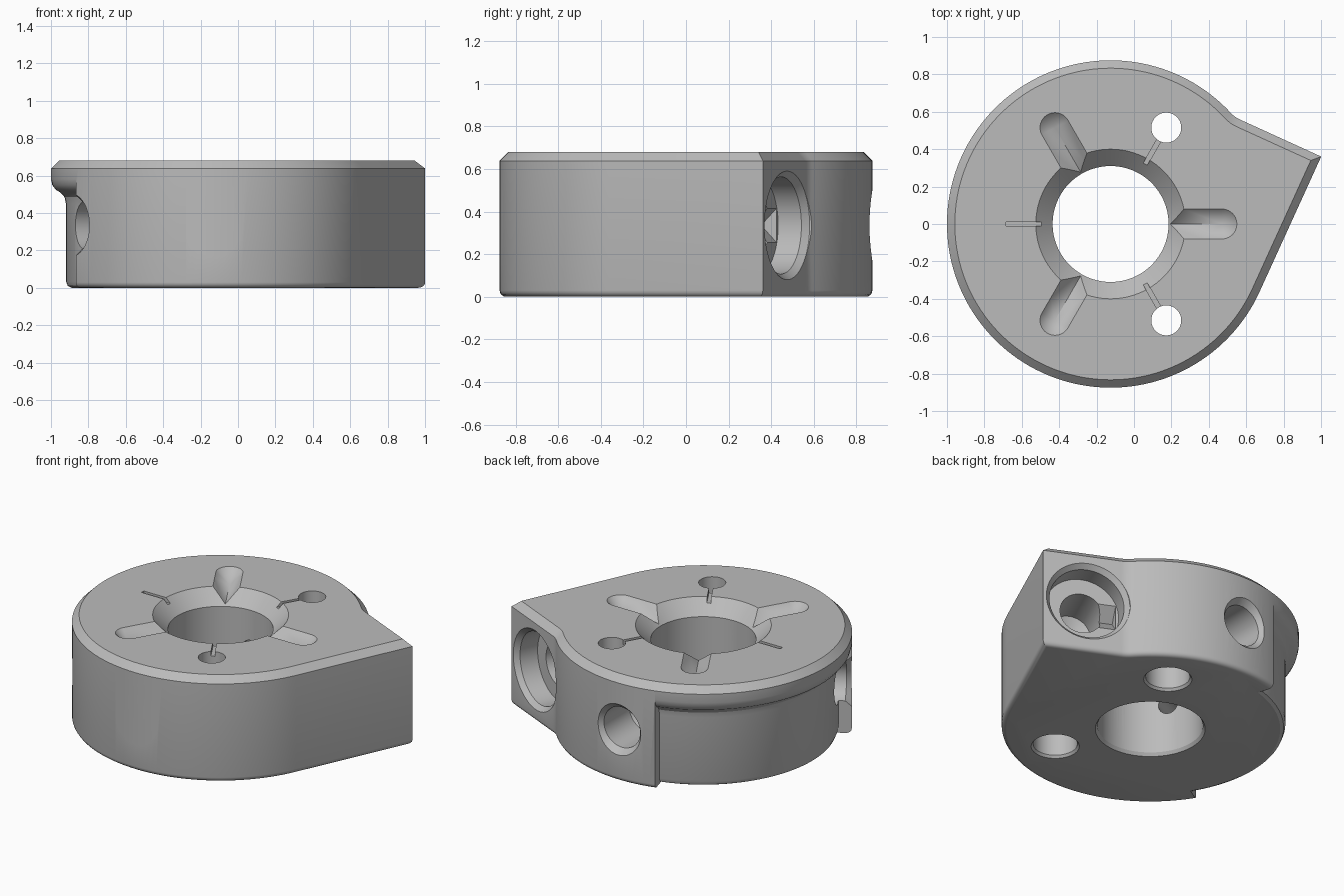
import bpy, bmesh, math
from mathutils import Vector, Matrix

cube = bpy.data.objects.get("Cube")
if cube:
    bpy.data.objects.remove(cube, do_unlink=True)

HEIGHT, RADIUS = 0.68, 0.875
CENTRE = Vector((-0.125, 0, 0))
TILT = math.radians(-24.5)      # direction square to the flat side
NOSE = 0.795                    # distance of the nose face from the centre
MID = 0.335                     # height of the side holes

steel = bpy.data.materials.new("machined_grey")
steel.use_nodes = True
grey = (0.5, 0.5, 0.5, 1)
steel.diffuse_color = grey
steel.node_tree.nodes["Principled BSDF"].inputs["Base Color"].default_value = grey


def make(name, bm):
    bmesh.ops.recalc_face_normals(bm, faces=bm.faces[:])
    mesh = bpy.data.meshes.new(name)
    bm.to_mesh(mesh)
    bm.free()
    obj = bpy.data.objects.new(name, mesh)
    bpy.context.collection.objects.link(obj)
    mesh.materials.append(steel)
    return obj


def polar(r, angle, z=0.0):
    return Vector((r * math.cos(angle), r * math.sin(angle), z))


def at(r, degrees, z=0.0):
    return CENTRE + polar(r, math.radians(degrees), z)


def lathe(profile, origin, axis=(0, 0, 1), steps=64):
    """Solid of revolution from (radius, distance along axis) points."""
    bm = bmesh.new()
    ends = [(0, profile[0][1])] + profile + [(0, profile[-1][1])]
    verts = [bm.verts.new((r, 0, h)) for r, h in ends]
    edges = [bm.edges.new(p) for p in zip(verts, verts[1:])]
    bmesh.ops.spin(bm, geom=verts + edges, axis=(0, 0, 1), cent=(0, 0, 0),
                   angle=math.tau, steps=steps)
    bmesh.ops.remove_doubles(bm, verts=bm.verts[:], dist=1e-5)
    turn = Vector(axis).to_track_quat('Z', 'Y').to_matrix().to_4x4()
    bm.transform(Matrix.Translation(origin) @ turn)
    return make("cutter", bm)


def hull(points):
    bm = bmesh.new()
    verts = [bm.verts.new(p) for p in points]
    out = bmesh.ops.convex_hull(bm, input=verts)
    loose = {v for v in out["geom_interior"] if isinstance(v, bmesh.types.BMVert)}
    bmesh.ops.delete(bm, geom=list(loose), context='VERTS')
    return make("cutter", bm)


def cut(cutter):
    cutter.hide_render = True
    mod = body.modifiers.new("cut", 'BOOLEAN')
    mod.operation, mod.solver, mod.object = 'DIFFERENCE', 'EXACT', cutter
    bpy.context.view_layer.objects.active = body
    bpy.ops.object.modifier_apply(modifier=mod.name)
    bpy.data.objects.remove(cutter, do_unlink=True)


# Body outline: a disc with a square nose blended in by a concave fillet
fillet = 0.15
fu, fv = math.sqrt((RADIUS + fillet) ** 2 - (NOSE + fillet) ** 2), NOSE + fillet
join = math.atan2(fv, fu)
outline = [Vector((RADIUS, NOSE, 0))]
for i in range(10):
    a = -math.pi / 2 + (join - math.pi / 2) * i / 10
    outline.append(Vector((fu, fv, 0)) + polar(fillet, a))
for i in range(121):
    outline.append(polar(RADIUS, join + (math.tau - join) * i / 120))

bm = bmesh.new()
base = bm.faces.new([bm.verts.new(p) for p in outline])
lifted = bmesh.ops.extrude_face_region(bm, geom=[base])["geom"]
bmesh.ops.translate(bm, vec=(0, 0, HEIGHT),
                    verts=[g for g in lifted if isinstance(g, bmesh.types.BMVert)])
for z, size, segments in ((HEIGHT, 0.042, 1), (0, 0.03, 4)):
    rim = [e for e in bm.edges if all(abs(v.co.z - z) < 1e-4 for v in e.verts)]
    bmesh.ops.bevel(bm, geom=rim, offset=size, segments=segments,
                    profile=0.5, affect='EDGES')
bm.transform(Matrix.Translation(CENTRE) @ Matrix.Rotation(TILT, 4, 'Z'))
body = make("clamp_body", bm)

# Relieved rear flank under the top rim
relief = [(0.755, -0.1), (0.765, 0), (0.785, 0.01), (0.795, 0.035), (0.795, 0.45),
          (0.802, 0.485), (0.825, 0.51), (0.85, 0.525), (0.868, 0.55),
          (0.876, 0.585), (1.1, 0.6), (1.1, -0.1)]
bm = bmesh.new()
first = Matrix.Rotation(math.radians(106), 3, 'Z')
face = bm.faces.new([bm.verts.new(first @ Vector((r, 0, z))) for r, z in relief])
swept = bmesh.ops.spin(bm, geom=[face] + face.edges[:] + face.verts[:], axis=(0, 0, 1),
                       cent=(0, 0, 0), angle=math.radians(106), steps=36)
bm.transform(Matrix.Translation(CENTRE))
cut(make("cutter", bm))

# Central bore with a wide top countersink
cut(lathe([(0.33, -0.01), (0.31, 0.02), (0.31, HEIGHT - 0.09), (0.41, HEIGHT + 0.01)],
          CENTRE, steps=96))

# Three V grooves with cone-shaped ends
for angle in (0, 120, 240):
    points = []
    for r in (0.1, 0.595):
        tip = at(r, angle, HEIGHT - 0.08)
        points.append(tip)
        points += [tip + polar(0.1, math.tau * i / 40, 0.1) for i in range(40)]
    cut(hull(points))

# Three counterbored upright holes, each with a thin slit to the bore
for angle in (60, 180, 300):
    cut(lathe([(0.15, -0.01), (0.13, 0.015), (0.13, 0.3), (0.08, 0.3),
               (0.08, HEIGHT + 0.1)], at(0.595, angle)))
    side = polar(0.012, math.radians(angle + 90))
    cut(hull([at(r, angle, z) + side * s for r in (0.3, 0.56)
              for z in (HEIGHT - 0.03, HEIGHT + 0.05) for s in (-1, 1)]))

# Three stepped radial holes leading into the bore
for angle in (90, 210, 270):
    cut(lathe([(0.165, -0.1), (0.165, 0), (0.13, 0.04), (0.13, 0.3), (0.06, 0.37),
               (0.06, 0.7)], at(RADIUS, angle, MID), -polar(1, math.radians(angle))))

# Nose pocket with an inner blind hole and a notch beside it
across, out = polar(1, TILT), polar(1, TILT + math.pi / 2)
mouth = CENTRE + across * 0.6 + out * NOSE + Vector((0, 0, MID))
cut(lathe([(0.255, -0.1), (0.255, 0.0), (0.228, 0.03), (0.228, 0.15), (0.13, 0.15),
           (0.13, 0.42), (0.02, 0.48)], mouth, -out))
cut(lathe([(0.08, 0.1), (0.08, 0.21)], mouth - out * 0.15, -across, steps=4))

bpy.ops.object.select_all(action='DESELECT')
body.select_set(True)
bpy.context.view_layer.objects.active = body
bpy.ops.object.shade_smooth_by_angle(angle=math.radians(25))
